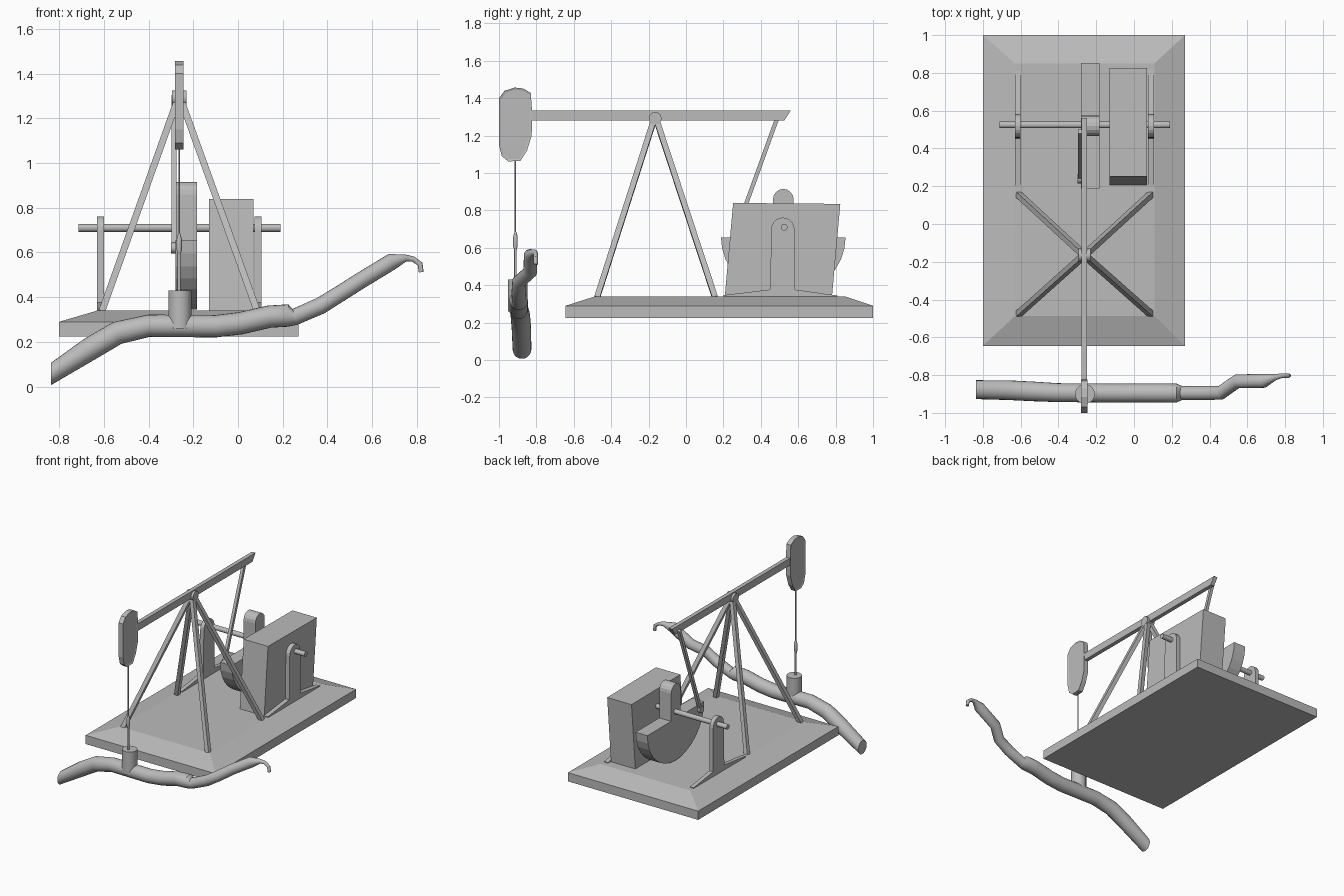
import bpy, bmesh, math
from mathutils import Vector

if "Cube" in bpy.data.objects:
    bpy.data.objects.remove(bpy.data.objects["Cube"])

grey = bpy.data.materials.new("steel grey")
grey.diffuse_color = (0.5, 0.5, 0.5, 1)
grey.use_nodes = True
grey.node_tree.nodes["Principled BSDF"].inputs["Base Color"].default_value = grey.diffuse_color
CX = -0.263  # centre line of the machine


def finish(bm, name, smooth=False):
    bmesh.ops.recalc_face_normals(bm, faces=bm.faces)
    me = bpy.data.meshes.new(name)
    bm.to_mesh(me)
    bm.free()
    me.materials.append(grey)
    ob = bpy.data.objects.new(name, me)
    bpy.context.collection.objects.link(ob)
    if smooth:
        bpy.ops.object.select_all(action='DESELECT')
        ob.select_set(True)
        bpy.context.view_layer.objects.active = ob
        bpy.ops.object.shade_smooth_by_angle(angle=math.radians(40))
    return ob


def plate(name, yz, x0, x1, rim=0, depth=0):
    """Extrude a side profile from x0 to x1, with optional recessed sides."""
    bm = bmesh.new()
    a = [bm.verts.new((x0, y, z)) for y, z in yz]
    b = [bm.verts.new((x1, y, z)) for y, z in yz]
    n = len(yz)
    caps = [bm.faces.new(a), bm.faces.new(b[::-1])]
    for i in range(n):
        j = (i + 1) % n
        bm.faces.new((a[i], b[i], b[j], a[j]))
    if rim:
        bmesh.ops.recalc_face_normals(bm, faces=bm.faces)
        bmesh.ops.inset_individual(bm, faces=caps, thickness=rim, depth=-depth)
    return finish(bm, name)


def tube(name, path, sides=16, first=None, smooth=True, turn=0.0):
    """Sweep a circle along (x, y, z, radius) points."""
    bm = bmesh.new()
    pts = [Vector(p[:3]) for p in path]
    rings = []
    for i, p in enumerate(pts):
        t = (pts[min(i + 1, len(pts) - 1)] - pts[max(i - 1, 0)]).normalized()
        if i == 0 and first:
            t = Vector(first)
        ref = Vector((0, 1, 0)) if abs(t.y) < 0.9 else Vector((0, 0, 1))
        u = (ref - t * ref.dot(t)).normalized()
        v = t.cross(u)
        r = path[i][3]
        angs = [turn + 2 * math.pi * k / sides for k in range(sides)]
        rings.append([bm.verts.new(p + r * (u * math.cos(a) + v * math.sin(a))) for a in angs])
    for a, b in zip(rings, rings[1:]):
        for k in range(sides):
            j = (k + 1) % sides
            bm.faces.new((a[k], a[j], b[j], b[k]))
    bm.faces.new(rings[0])
    bm.faces.new(rings[-1])
    return finish(bm, name, smooth)


def bar(name, a, b, width):
    return tube(name, [(*a, width * 0.707), (*b, width * 0.707)], 4, None, False, math.pi / 4)


def arc(cy, cz, ry, rz, a0, a1, n):
    out = []
    for i in range(n + 1):
        a = math.radians(a0 + (a1 - a0) * i / n)
        out.append((cy + ry * math.cos(a), cz + rz * math.sin(a)))
    return out


# Base slab with sloped border
bm = bmesh.new()
levels = [(-0.8, 0.27, -0.645, 1.0, 0.225), (-0.8, 0.27, -0.645, 1.0, 0.29),
          (-0.63, 0.108, -0.487, 0.85, 0.34)]
rings = [[bm.verts.new(p) for p in ((x0, y0, z), (x1, y0, z), (x1, y1, z), (x0, y1, z))]
         for x0, x1, y0, y1, z in levels]
for a, b in zip(rings, rings[1:]):
    for k in range(4):
        bm.faces.new((a[k], a[(k + 1) % 4], b[(k + 1) % 4], b[k]))
bm.faces.new(rings[0])
bm.faces.new(rings[-1])
finish(bm, "base")

# A-frame legs and top bearing
for sx, fx in (("left", -0.61), ("right", 0.087)):
    for sy, fy in (("front", -0.475), ("back", 0.155)):
        bar(f"{sy}_{sx}_leg", (fx, fy, 0.335), (CX, -0.165, 1.305), 0.03)
tube("top_bearing", [(CX - 0.032, -0.165, 1.292, 0.034), (CX + 0.032, -0.165, 1.292, 0.034)], 20)

# Walking beam and its head
plate("walking_beam", [(-0.83, 1.28), (0.525, 1.28), (0.56, 1.333), (-0.83, 1.333)],
      CX - 0.015, CX + 0.015)
plate("beam_head", [(-1.0, 1.40), (-0.97, 1.44), (-0.915, 1.457), (-0.87, 1.452), (-0.83, 1.428),
                    (-0.823, 1.33), (-0.825, 1.20), (-0.85, 1.12), (-0.885, 1.065), (-0.95, 1.062),
                    (-0.985, 1.09), (-1.0, 1.15)], CX - 0.018, CX + 0.018, 0.012, 0.004)

# Hanging cable with clamp and polished rod
tube("cable", [(CX, -0.912, 1.07, 0.004), (CX, -0.912, 0.6, 0.004)], 8)
tube("cable_clamp", [(CX, -0.912, 0.685, 0.005), (CX, -0.912, 0.66, 0.012),
                     (CX, -0.912, 0.61, 0.012), (CX, -0.912, 0.59, 0.007)], 10)
tube("polished_rod", [(CX, -0.912, 0.6, 0.007), (CX, -0.912, 0.4, 0.007)], 10)

# Crank shaft and its two bearing plates
tube("crank_shaft", [(-0.713, 0.525, 0.71, 0.018), (0.19, 0.525, 0.71, 0.018)], 16)
support = ([(0.2, 0.335), (0.2, 0.347), (0.45, 0.377)] + arc(0.518, 0.7, 0.062, 0.062, 180, 0, 10)
           + [(0.582, 0.377), (0.81, 0.345), (0.81, 0.335)])
plate("left_support", support, -0.63, -0.6)
plate("right_support", support, 0.074, 0.106)

# Leaning motor housing with a shallow panel at the top of its back
plate("motor_housing", [(0.207, 0.335), (0.252, 0.84), (0.825, 0.835), (0.78, 0.335)], -0.13, 0.07)

# Counterweight: half disc with a rounded arm
weight = (arc(0.52, 0.655, 0.333, 0.31, 180, 360, 16)
          + [(0.575, 0.655)] + arc(0.52, 0.86, 0.055, 0.055, 0, 180, 8) + [(0.465, 0.655)])
plate("counterweight", weight, CX - 0.017, -0.183)

# Connecting rod and its pin
bar("connecting_rod", (-0.286, 0.24, 0.61), (-0.286, 0.49, 1.3), 0.022)
tube("rod_pin", [(-0.3, 0.24, 0.62, 0.025), (-0.25, 0.24, 0.62, 0.025)], 12)

# Wellhead socket and rim
tube("wellhead", [(CX + 0.003, -0.9, 0.26, 0.052), (CX + 0.003, -0.9, 0.43, 0.052),
                  (CX + 0.003, -0.9, 0.43, 0.038), (CX + 0.003, -0.9, 0.42, 0.038)], 20)

# Curved pipe with a hooked tip
tube("pipe", [(-0.836, -0.877, 0.057, 0.05), (-0.66, -0.88, 0.17, 0.052), (-0.54, -0.886, 0.24, 0.052),
              (-0.4, -0.893, 0.272, 0.05), (-0.1, -0.895, 0.27, 0.05), (0.01, -0.895, 0.283, 0.05),
              (0.14, -0.895, 0.313, 0.05), (0.225, -0.895, 0.318, 0.05), (0.255, -0.895, 0.312, 0.037),
              (0.37, -0.895, 0.362, 0.038), (0.46, -0.893, 0.418, 0.037), (0.545, -0.833, 0.472, 0.037),
              (0.69, -0.83, 0.56, 0.037), (0.75, -0.81, 0.575, 0.016), (0.785, -0.803, 0.57, 0.012),
              (0.815, -0.803, 0.548, 0.012), (0.82, -0.803, 0.512, 0.011)], 20, (1, 0, 0))
